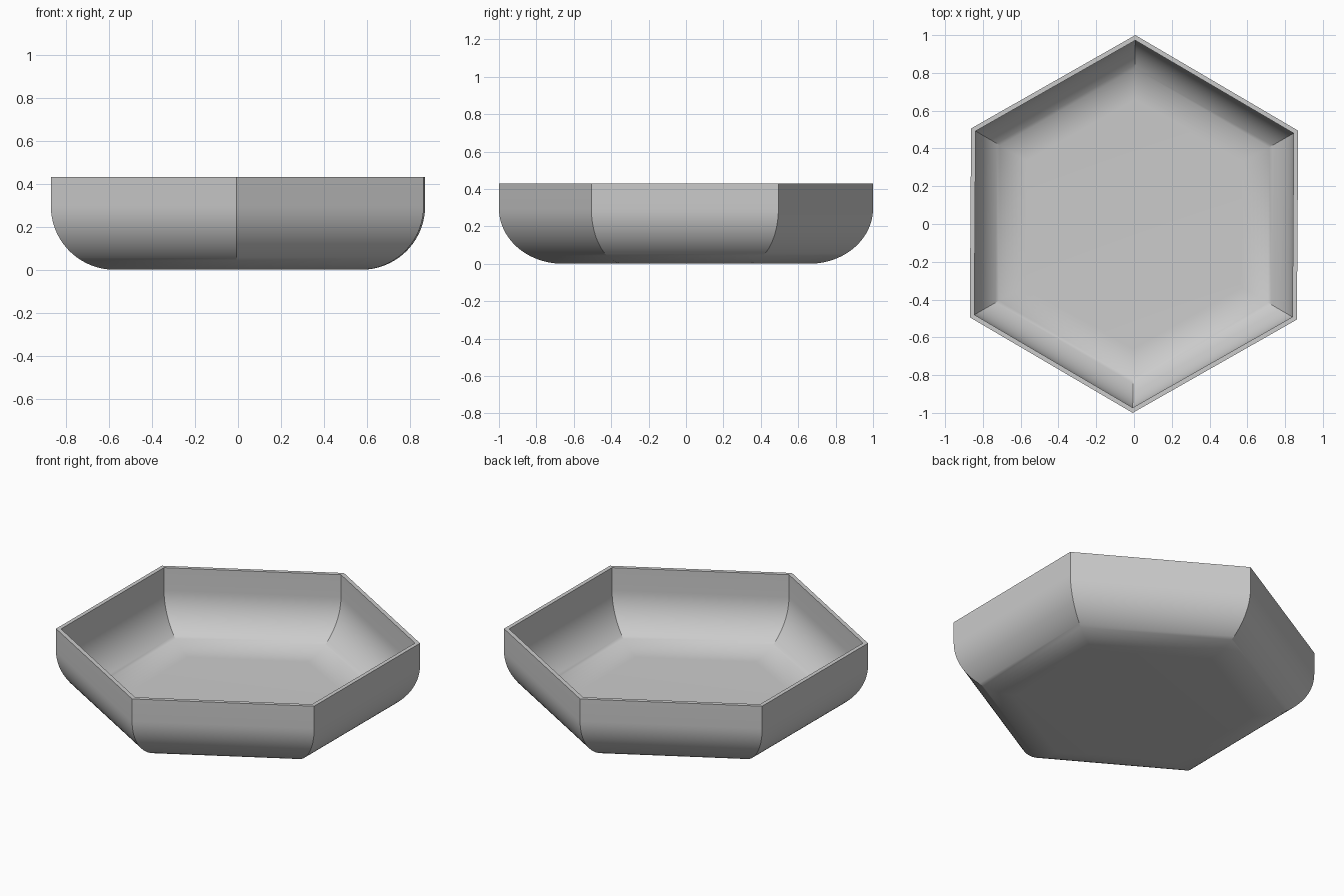
import bpy, bmesh, math

if "Cube" in bpy.data.objects:
    bpy.data.objects.remove(bpy.data.objects["Cube"])

HEIGHT = 0.43        # rim height
APOTHEM = 0.866      # centre to flat side
RADIUS = 0.295       # fillet between wall and floor
WALL = 0.024         # shell thickness
SEGMENTS = 20
TURN = math.radians(-0.4)


def fillet(radius):
    """Quarter arc from floor to wall as (apothem, z) pairs."""
    cx, cz = APOTHEM - RADIUS, RADIUS
    return [(cx + radius * math.sin(a), cz - radius * math.cos(a))
            for a in (math.pi / 2 * i / SEGMENTS for i in range(SEGMENTS + 1))]


# Profile: outer floor edge, up the outside, over the rim, down the inside
outer = fillet(RADIUS) + [(APOTHEM, HEIGHT)]
inner = fillet(RADIUS - WALL) + [(APOTHEM - WALL, HEIGHT)]
profile = outer + inner[::-1]

# Hexagonal rings following the profile
bm = bmesh.new()
rings = []
for apothem, z in profile:
    r = apothem / math.cos(math.pi / 6)
    rings.append([bm.verts.new((r * math.cos(a), r * math.sin(a), z))
                  for a in (TURN + math.pi / 2 + k * math.pi / 3 for k in range(6))])
for low, high in zip(rings, rings[1:]):
    for k in range(6):
        n = (k + 1) % 6
        bm.faces.new((low[k], low[n], high[n], high[k]))

# Underside and inner floor
bm.faces.new(rings[0][::-1])
bm.faces.new(rings[-1])
bmesh.ops.recalc_face_normals(bm, faces=bm.faces)

mesh = bpy.data.meshes.new("hexagonal_bowl")
bm.to_mesh(mesh)
bm.free()
bowl = bpy.data.objects.new("hexagonal_bowl", mesh)
bpy.context.collection.objects.link(bowl)

# Plain grey finish
grey = bpy.data.materials.new("light_grey")
grey.diffuse_color = (0.6, 0.6, 0.6, 1)
grey.use_nodes = True
grey.node_tree.nodes["Principled BSDF"].inputs["Base Color"].default_value = grey.diffuse_color
mesh.materials.append(grey)

# Smooth curve with crisp rim and corners
bpy.context.view_layer.objects.active = bowl
bowl.select_set(True)
bpy.ops.object.shade_smooth_by_angle(angle=math.radians(30))
